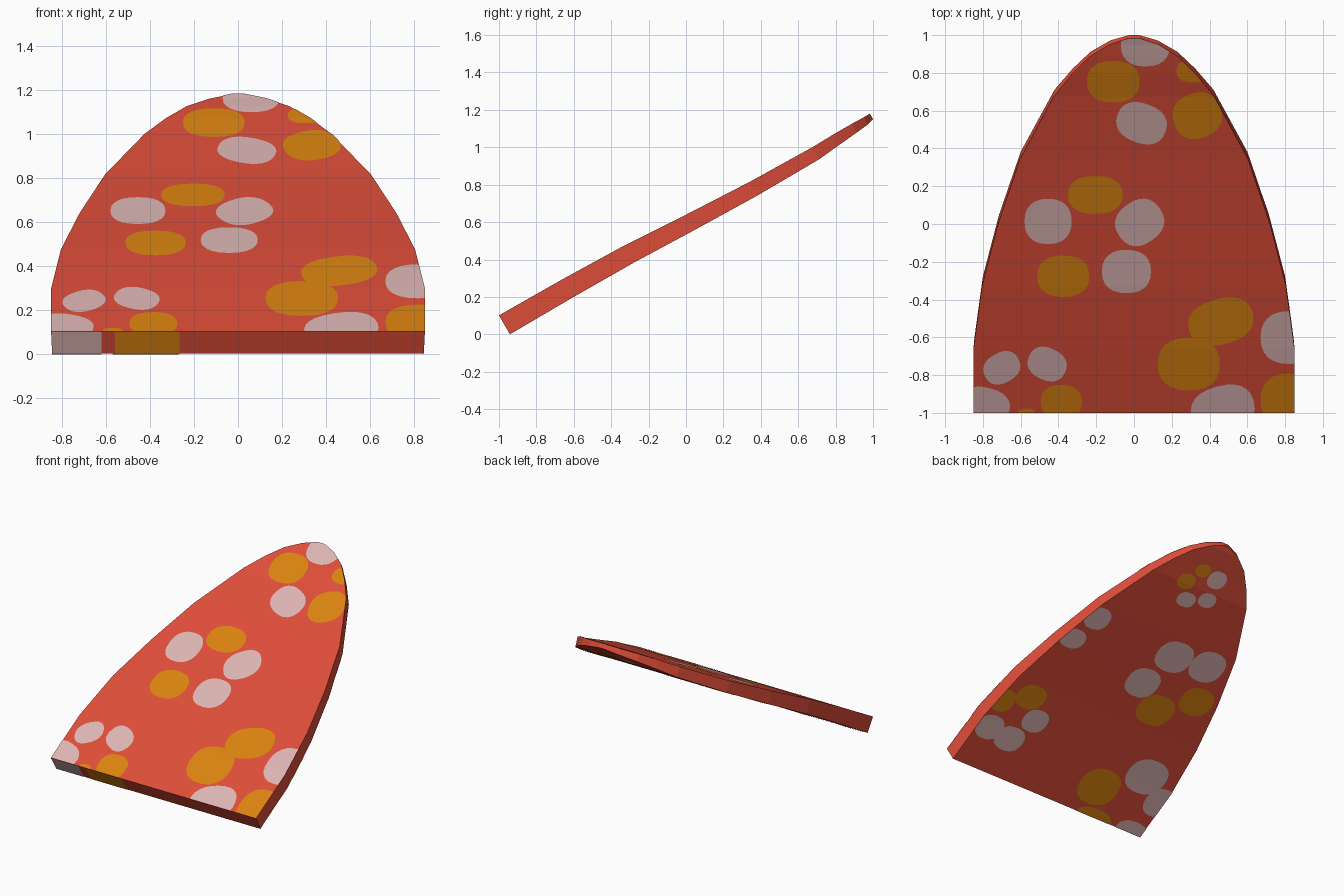
import bpy, bmesh, math
from mathutils import Vector

if "Cube" in bpy.data.objects:
    bpy.data.objects.remove(bpy.data.objects["Cube"])


def material(name, rgb):
    m = bpy.data.materials.new(name)
    m.diffuse_color = (*rgb, 1)
    m.use_nodes = True
    m.node_tree.nodes["Principled BSDF"].inputs["Base Color"].default_value = m.diffuse_color
    return m


RED = material("coral red", (0.74, 0.075, 0.042))
ORANGE = material("amber orange", (0.71, 0.23, 0.005))
PINK = material("pale pink grey", (0.72, 0.465, 0.455))

# Rows from base to tip: half width, y, z of the upper face, thickness
ROWS = [(.85, -1, .1015, .117), (.85, -.66, .295, .112), (.805, -.33, .475, .105),
        (.72, 0, .64, .094), (.605, .34, .815, .084), (.425, .675, 1.0, .074),
        (.33, .79, 1.07, .064), (.235, .885, 1.125, .054), (.13, .95, 1.16, .044),
        (.03, .983, 1.18, .035)]
NORMAL = Vector((0, -.5, .866))          # direction the upper face looks
FRONT = Vector((0, -.866, -.5))          # direction the base edge looks
TOP = [(w, y, z) for w, y, z, t in ROWS]
BOTTOM = [(w - .005, y + .5 * t, z - .866 * t) for w, y, z, t in ROWS]


def finish(bm, name, mat):
    me = bpy.data.meshes.new(name)
    bm.to_mesh(me)
    bm.free()
    me.materials.append(mat)
    ob = bpy.data.objects.new(name, me)
    bpy.context.collection.objects.link(ob)
    return ob


# Tilted arch-shaped slab, lofted row by row
bm = bmesh.new()
rings = []
for a, b in zip(TOP, BOTTOM):
    pts = [(-a[0], a[1], a[2]), (a[0], a[1], a[2]), (b[0], b[1], b[2]), (-b[0], b[1], b[2])]
    rings.append([bm.verts.new(p) for p in pts])
for r, s in zip(rings, rings[1:]):
    for i in range(4):
        j = (i + 1) % 4
        bm.faces.new((r[i], r[j], s[j], s[i]))
bm.faces.new(rings[0])
bm.faces.new(rings[-1])
bmesh.ops.recalc_face_normals(bm, faces=bm.faces)
finish(bm, "slab", RED)


def height(profile, y):
    for (_, y0, z0), (_, y1, z1) in zip(profile, profile[1:]):
        if y <= y1:
            break
    return z0 + (z1 - z0) * (y - y0) / (y1 - y0)


def cut(bm, co, no, clear):
    bmesh.ops.bisect_plane(bm, geom=bm.verts[:] + bm.edges[:] + bm.faces[:], dist=1e-6,
                           plane_co=co, plane_no=no, clear_outer=clear)


def spots(name, mat, profile, up, items):
    """Rounded flat patches, clipped to the outline and laid on one face of the slab."""
    bm = bmesh.new()
    for cx, cy, rx, ry, rot in items:
        c, s = math.cos(math.radians(rot)), math.sin(math.radians(rot))
        ring = []
        for k in range(24):
            a = math.tau * k / 24
            u = rx * math.copysign(abs(math.cos(a)) ** .85, math.cos(a))
            v = ry * math.copysign(abs(math.sin(a)) ** .85, math.sin(a))
            ring.append(bm.verts.new((cx + u * c - v * s, cy + u * s + v * c, 0)))
        bm.faces.new(ring)
    # clip to base, tip and both curved sides, then split along the bends
    cut(bm, (0, profile[0][1], 0), (0, -1, 0), True)
    cut(bm, (0, profile[-1][1], 0), (0, 1, 0), True)
    for (w0, y0, _), (w1, y1, _) in zip(profile, profile[1:]):
        for side in (-1, 1):
            cut(bm, (side * w0, y0, 0), (side * (y1 - y0), w0 - w1, 0), True)
        cut(bm, (0, y1, 0), (0, 1, 0), False)
    for v in bm.verts:
        v.co.z = height(profile, v.co.y)
        v.co += NORMAL * (.003 * up)
    bm.normal_update()
    for f in bm.faces:
        if f.normal.z * up < 0:
            f.normal_flip()
    finish(bm, name, mat)


# Patches on the upper face: x, y, radius x, radius y, turn
spots("upper_orange_spots", ORANGE, TOP, 1, [
    (-.11, .755, .14, .11, 0), (.335, .575, .13, .12, 20), (.31, .81, .085, .06, 0),
    (-.205, .155, .145, .10, 0), (-.375, -.275, .138, .11, 0), (.46, -.515, .175, .12, 15),
    (.29, -.74, .165, .14, 0), (.82, -.93, .15, .14, 0), (-.385, -.94, .11, .09, 0),
    (-.57, -1.0, .045, .025, 0)])
spots("upper_pink_spots", PINK, TOP, 1, [
    (.06, .95, .13, .115, 0), (.04, .535, .135, .105, -20), (-.455, .015, .125, .12, 0),
    (.03, .01, .13, .115, 35), (-.04, -.25, .13, .115, 0), (.82, -.6, .15, .14, 0),
    (.47, -.98, .17, .125, 15), (-.70, -.76, .10, .08, 30), (-.46, -.74, .105, .085, -25),
    (-.785, -.955, .13, .09, -15)])

# Patches on the underside
spots("lower_orange_spots", ORANGE, BOTTOM, -1, [
    (.137, .724, .07, .05, 0), (.065, .82, .06, .04, 0), (-.307, -.136, .145, .11, 0),
    (-.545, .02, .13, .10, 0), (.614, -.375, .115, .085, 0), (.79, -.466, .09, .08, 0),
    (-.306, -.744, .16, .125, 0), (-.42, -.94, .15, .06, 0)])
spots("lower_pink_spots", PINK, BOTTOM, -1, [
    (-.077, .80, .075, .055, 0), (-.103, .663, .07, .05, 0), (.047, .616, .075, .05, 0),
    (.564, .28, .10, .08, 0), (.631, .094, .10, .07, 0), (-.162, .24, .145, .11, 0),
    (-.44, .263, .135, .11, 0), (-.077, 0, .13, .105, 0), (.466, -.51, .10, .08, 0),
    (.75, -.66, .105, .085, 0), (.555, -.68, .115, .085, 0), (-.587, -.564, .16, .12, 0),
    (-.81, -.69, .12, .10, 0), (-.75, -.93, .13, .07, 0)])


# Patches wrapping over the front base edge
def edge_patch(name, mat, x0, x1):
    bm = bmesh.new()
    (_, ya, za), (wb, yb, zb) = TOP[0], BOTTOM[0]
    pts = [(x0, ya, za), (max(x0, -wb), yb, zb), (x1, yb, zb), (x1, ya, za)]
    bm.faces.new([bm.verts.new(Vector(p) + FRONT * .002) for p in pts])
    bm.normal_update()
    for f in bm.faces:
        if f.normal.dot(FRONT) < 0:
            f.normal_flip()
    finish(bm, name, mat)


edge_patch("front_edge_pink_spot", PINK, -.85, -.62)
edge_patch("front_edge_orange_spot", ORANGE, -.56, -.265)
